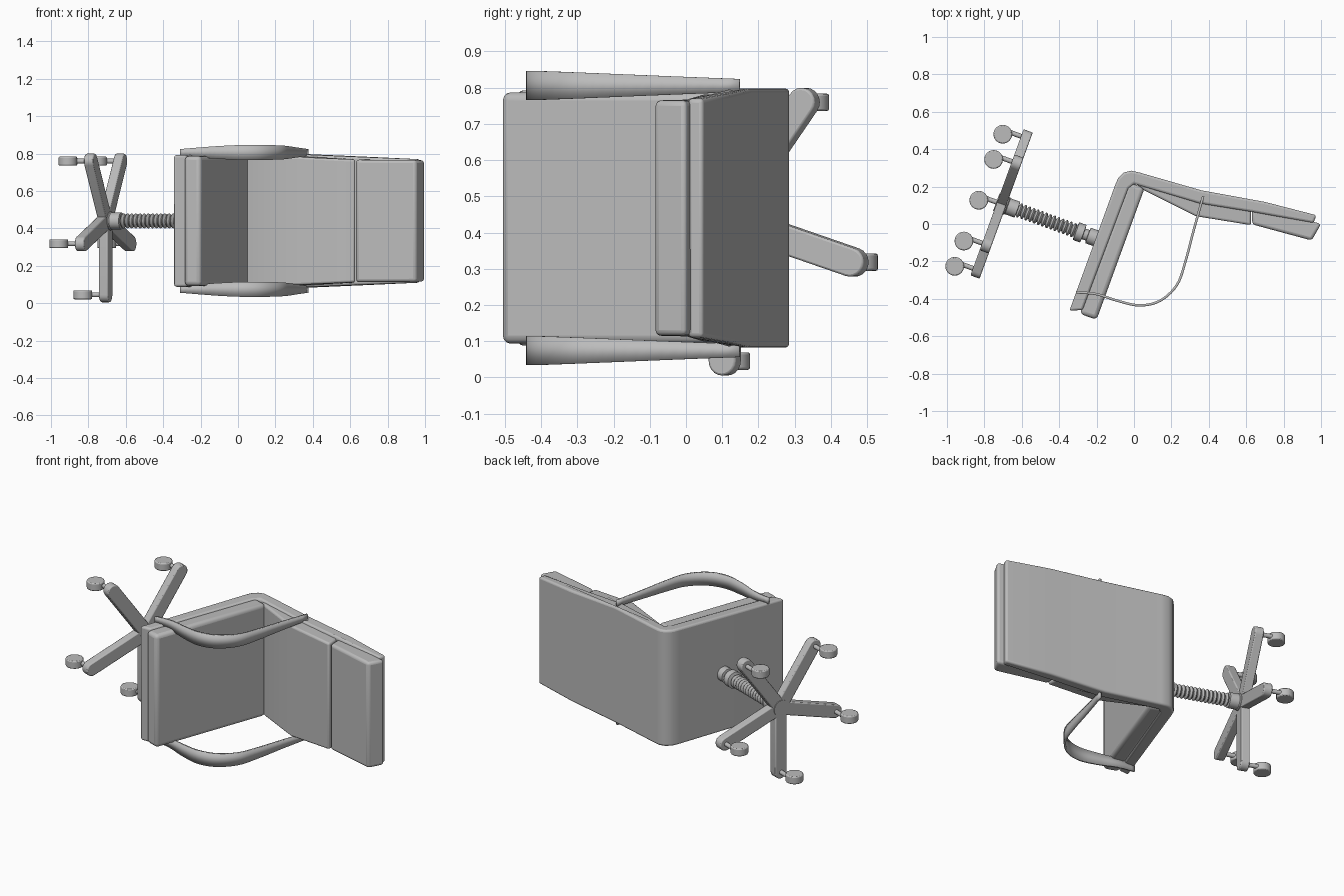
import bpy, bmesh, math
from mathutils import Vector, Matrix

cube = bpy.data.objects.get("Cube")
if cube:
    bpy.data.objects.remove(cube, do_unlink=True)

grey = bpy.data.materials.new("plain_grey")
grey.use_nodes = True
grey.diffuse_color = (0.5, 0.5, 0.5, 1)
grey.node_tree.nodes["Principled BSDF"].inputs["Base Color"].default_value = (0.5, 0.5, 0.5, 1)

MID = 0.44                                   # height of the chair's mirror plane
TILT = math.radians(20)
UP = Vector((math.cos(TILT), -math.sin(TILT), 0))    # the chair's own up
BACK = Vector((math.sin(TILT), math.cos(TILT), 0))   # the chair's own back
HUB = Vector((-0.708, 0.107, MID))
Z = Vector((0, 0, 1))


def finish(name, bm, bevel=0, segments=3):
    bmesh.ops.recalc_face_normals(bm, faces=bm.faces)
    mesh = bpy.data.meshes.new(name)
    bm.to_mesh(mesh)
    bm.free()
    obj = bpy.data.objects.new(name, mesh)
    bpy.context.collection.objects.link(obj)
    mesh.materials.append(grey)
    if bevel:
        mod = obj.modifiers.new("Bevel", 'BEVEL')
        mod.width, mod.segments = bevel, segments
        mod.limit_method, mod.angle_limit = 'ANGLE', math.radians(35)
    bpy.ops.object.select_all(action='DESELECT')
    obj.select_set(True)
    bpy.context.view_layer.objects.active = obj
    bpy.ops.object.shade_smooth_by_angle(angle=math.radians(35))
    return obj


def prism(name, outline, bevel):
    """Side profile of (x, y, half width), spread both ways from the mirror plane."""
    bm = bmesh.new()
    low = [bm.verts.new((x, y, MID - w)) for x, y, w in outline]
    high = [bm.verts.new((x, y, MID + w)) for x, y, w in outline]
    bm.faces.new(low)
    bm.faces.new(high)
    for i in range(len(low)):
        j = (i + 1) % len(low)
        bm.faces.new((low[i], low[j], high[j], high[i]))
    return finish(name, bm, bevel)


def lathe(name, profile, origin, axis, steps=24, bevel=0):
    """Turn (radius, distance) pairs about an axis."""
    bm = bmesh.new()
    turn = axis.to_track_quat('Z', 'Y')
    rings = []
    for r, h in profile:
        rings.append([bm.verts.new(origin + turn @ Vector((
            r * math.cos(a * math.tau / steps), r * math.sin(a * math.tau / steps), h)))
            for a in range(steps)])
    bm.faces.new(rings[0])
    bm.faces.new(rings[-1])
    for a, b in zip(rings, rings[1:]):
        for i in range(steps):
            j = (i + 1) % steps
            bm.faces.new((a[i], a[j], b[j], b[i]))
    return finish(name, bm, bevel, 2)


# Bent shell under the seat and behind the back
prism("shell", [
    (-0.345, -0.463, 0.352), (-0.10, 0.21, 0.358), (-0.085, 0.245, 0.358),
    (-0.055, 0.275, 0.358), (-0.015, 0.285, 0.358), (0.03, 0.275, 0.358),
    (0.36, 0.18, 0.358), (0.70, 0.118, 0.343), (0.975, 0.047, 0.33),
    (0.96, 0.005, 0.33), (0.63, 0.065, 0.343), (0.35, 0.11, 0.355),
    (0.0, 0.215, 0.355), (-0.03, 0.19, 0.355), (-0.275, -0.46, 0.352)], 0.012)

# Cushions
prism("seat_cushion", [
    (-0.29, -0.48, 0.347), (-0.20, -0.512, 0.347), (0.057, 0.193, 0.347),
    (-0.035, 0.225, 0.347)], 0.022)
prism("back_cushion", [
    (0.0, 0.225, 0.345), (0.35, 0.125, 0.345), (0.626, 0.08, 0.33),
    (0.626, -0.006, 0.328), (0.33, 0.042, 0.343), (0.055, 0.18, 0.343)], 0.012)
prism("headrest", [
    (0.632, 0.08, 0.328), (0.90, 0.03, 0.325), (1.0, 0.0, 0.325),
    (0.95, -0.088, 0.325), (0.632, -0.002, 0.327)], 0.016)

# Bent strip armrests: x, y, half width
path = [Vector(p) for p in (
    (-0.31, -0.365, 0.018), (-0.20, -0.375, 0.027), (-0.09, -0.41, 0.035),
    (0.03, -0.435, 0.04), (0.14, -0.41, 0.04), (0.23, -0.325, 0.037),
    (0.275, -0.20, 0.032), (0.32, -0.03, 0.025), (0.37, 0.148, 0.018))]


def smooth_path(points, steps=5):
    ends = [2 * points[0] - points[1]] + points + [2 * points[-1] - points[-2]]
    out = []
    for a, b, c, d in zip(ends, ends[1:], ends[2:], ends[3:]):
        for k in range(steps):
            t = k / steps
            out.append(0.5 * (2 * b + (c - a) * t + (2 * a - 5 * b + 4 * c - d) * t ** 2
                              + (3 * b - a - 3 * c + d) * t ** 3))
    return out + [points[-1]]


for side, sign in (("left", 1), ("right", -1)):
    bm = bmesh.new()
    centre = MID + sign * 0.366
    rows = [(bm.verts.new((p.x, p.y, centre - p.z)), bm.verts.new((p.x, p.y, centre + p.z)))
            for p in smooth_path(path)]
    for a, b in zip(rows, rows[1:]):
        bm.faces.new((a[0], b[0], b[1], a[1]))
    strip = finish("armrest_" + side, bm)
    solid = strip.modifiers.new("Thickness", 'SOLIDIFY')
    solid.thickness, solid.offset = 0.013, 0

# Column: hub collar, ribbed sleeve and seat mount
column = [(0.05, -0.03), (0.05, 0.03), (0.045, 0.035), (0.045, 0.09)]
ribs, start, pitch = 14, 0.09, 0.0236
for i in range(ribs):
    h = start + i * pitch
    column += [(0.026, h + 0.002), (0.036, h + 0.006), (0.04, h + 0.012), (0.036, h + 0.018),
               (0.026, h + 0.022)]
column += [(0.05, 0.425), (0.05, 0.465), (0.03, 0.467), (0.03, 0.49), (0.044, 0.492),
           (0.044, 0.55)]
lathe("column", column, HUB, UP)

# Five-armed base with casters
REACH, HALF, THICK = 0.395, 0.04, 0.026
for n in range(5):
    angle = math.radians(54 + 72 * n)
    out = BACK * math.cos(angle) + Z * math.sin(angle)
    across = UP.cross(out)
    outline = [(0, -HALF)]
    outline += [(REACH + HALF * math.cos(a), HALF * math.sin(a))
                for a in (math.radians(-90 + 18 * k) for k in range(11))]
    outline += [(0, HALF)]
    bm = bmesh.new()
    low, high = ([bm.verts.new(HUB + out * r + across * s + UP * h) for r, s in outline]
                 for h in (-THICK, THICK))
    bm.faces.new(low)
    bm.faces.new(high)
    for i in range(len(low)):
        j = (i + 1) % len(low)
        bm.faces.new((low[i], low[j], high[j], high[i]))
    finish(f"base_arm_{n + 1}", bm, 0.006, 2)

    tip = HUB + out * REACH
    lathe(f"caster_stem_{n + 1}", [(0.013, 0), (0.013, 0.09)], tip, -UP, 12)
    wheel = tip + Vector((-0.122, 0.02, -0.024))
    lathe(f"caster_wheel_{n + 1}", [(0.05, 0), (0.05, 0.048)], wheel, Z, 24, 0.006)
